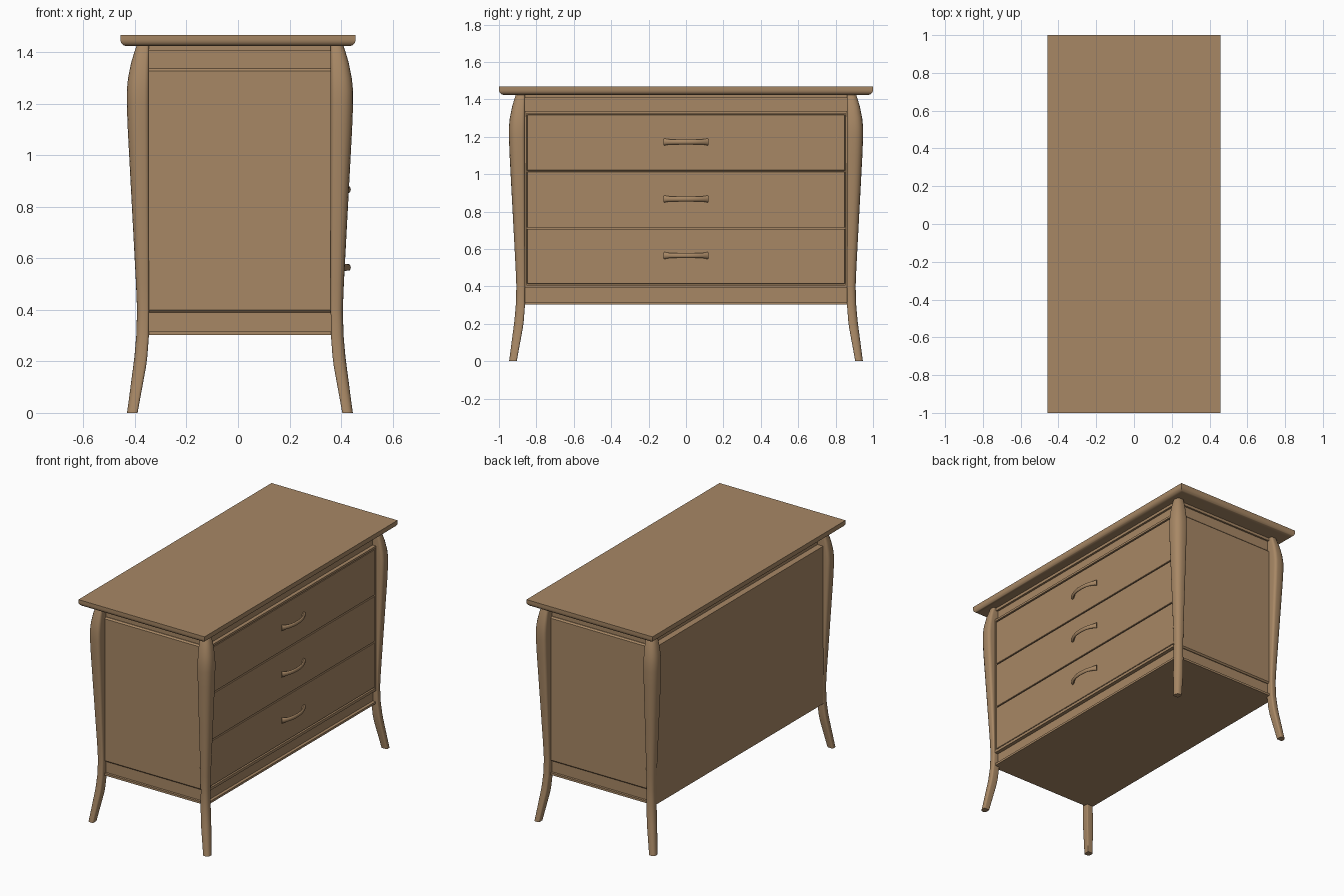
import bpy, bmesh, math
from mathutils import Vector

if "Cube" in bpy.data.objects:
    bpy.data.objects.remove(bpy.data.objects["Cube"], do_unlink=True)

wood = bpy.data.materials.new("warm_wood")
wood.use_nodes = True
COLOUR = (0.39, 0.245, 0.13, 1)
wood.diffuse_color = COLOUR
wood.node_tree.nodes["Principled BSDF"].inputs["Base Color"].default_value = COLOUR

CX = 0.0075               # carcass centre, slightly forward of the top
INX, INY = 0.3525, 0.86   # inner corner of each leg


def finish(name, bm, smooth=False):
    bmesh.ops.recalc_face_normals(bm, faces=bm.faces)
    mesh = bpy.data.meshes.new(name)
    bm.to_mesh(mesh)
    bm.free()
    obj = bpy.data.objects.new(name, mesh)
    mesh.materials.append(wood)
    bpy.context.collection.objects.link(obj)
    if smooth:
        bpy.ops.object.select_all(action='DESELECT')
        obj.select_set(True)
        bpy.context.view_layer.objects.active = obj
        bpy.ops.object.shade_smooth_by_angle(angle=math.radians(40))
    return obj


def box(name, x, y, z, bevel=0):
    bm = bmesh.new()
    bmesh.ops.create_cube(bm, size=1)
    for v in bm.verts:
        v.co = [lo + (c + 0.5) * (hi - lo) for c, (lo, hi) in zip(v.co, (x, y, z))]
    if bevel:
        bmesh.ops.bevel(bm, geom=bm.edges[:], offset=bevel, segments=1, affect='EDGES')
    return finish(name, bm)


def loft(name, rings, smooth=True):
    bm = bmesh.new()
    loops = [[bm.verts.new(p) for p in ring] for ring in rings]
    n = len(loops[0])
    for a, b in zip(loops, loops[1:]):
        for i in range(n):
            j = (i + 1) % n
            bm.faces.new((a[i], a[j], b[j], b[i]))
    bm.faces.new(loops[0][::-1])
    bm.faces.new(loops[-1])
    return finish(name, bm, smooth)


# Top board with a quarter-round underside
def rect(hx, hy, z):
    return [(-hx, -hy, z), (hx, -hy, z), (hx, hy, z), (-hx, hy, z)]


top_rings = []
for i in range(7):
    a = math.radians(15 * i)
    inset = 0.026 * (1 - math.sin(a))
    top_rings.append(rect(0.457 - inset, 1 - inset, 1.45 - 0.026 * math.cos(a)))
top_rings.append(rect(0.457, 1, 1.468))
loft("table_top", top_rings)

# Legs: height, inner offset, width
LEG = [(0, 0.045, 0.041), (0.05, 0.036, 0.043), (0.12, 0.023, 0.047), (0.18, 0.012, 0.050),
       (0.22, 0.007, 0.050), (0.30, 0.001, 0.049), (0.40, 0, 0.047), (0.50, 0, 0.051),
       (0.80, 0, 0.067), (1.10, 0, 0.083), (1.20, 0, 0.087), (1.25, 0, 0.087),
       (1.30, 0, 0.082), (1.36, 0, 0.070), (1.40, 0, 0.058), (1.43, 0, 0.048)]


def section():
    # Square with a broad round on the outer corner and small rounds elsewhere
    pts = []
    for start, r, cx, cy in ((180, 0.12, 0.12, 0.12), (270, 0.22, 0.78, 0.22),
                             (0, 0.5, 0.5, 0.5), (90, 0.22, 0.22, 0.78)):
        for k in range(5):
            a = math.radians(start + 22.5 * k)
            pts.append((cx + r * math.cos(a), cy + r * math.sin(a)))
    return pts


for sx, xname in ((1, "front"), (-1, "back")):
    for sy, yname in ((1, "left"), (-1, "right")):
        loft(f"leg_{xname}_{yname}",
             [[(CX + sx * (INX + o + u * w), sy * (INY + o + v * w), z) for u, v in section()]
              for z, o, w in LEG])

# Carcass with bottom and top mouldings
FRONT, BACK, END = 0.375, -0.352, 0.872
box("carcass", (BACK, FRONT), (-END, END), (0.305, 1.426))
box("bottom_moulding", (-0.39, FRONT + 0.02), (-END - 0.015, END + 0.015), (0.302, 0.316))
box("top_moulding", (BACK, FRONT + 0.014), (-END - 0.012, END + 0.012), (1.406, 1.428))

# Back panel
box("back_panel", (-0.393, BACK), (-INY - 0.005, INY + 0.005), (0.302, 1.335))

# End panels
for s, side in ((1, "left"), (-1, "right")):
    y = sorted((s * (END - 0.01), s * (END + 0.014)))
    box(f"end_panel_{side}", (CX - INX - 0.01, CX + INX + 0.01), y, (0.390, 1.337), 0.009)

# Drawer frame
for name, z in (("lower", (0.390, 0.408)), ("upper", (1.324, 1.338))):
    box(f"drawer_rail_{name}", (FRONT - 0.01, FRONT + 0.024), (-0.865, 0.865), z)
for s, side in ((1, "left"), (-1, "right")):
    box(f"drawer_stile_{side}", (FRONT - 0.01, FRONT + 0.024),
        sorted((s * 0.852, s * 0.866)), (0.40, 1.33))


# Bowed handle with a flared foot at each end
def handle(name, x, z, half=0.125, n=20):
    rings = []
    for i in range(n + 1):
        t = 2 * i / n - 1
        centre = Vector((x + 0.034 * (1 - abs(t) ** 2.4), t * (half - 0.01), z))
        tangent = Vector((-0.034 * 2.4 * abs(t) ** 1.4 * (1 if t > 0 else -1), half, 0)).normalized()
        side = Vector((tangent.y, -tangent.x, 0))
        r = 0.008 + 0.004 * abs(t) ** 6
        rings.append([centre + side * r * math.cos(a) + Vector((0, 0, 1.6 * r * math.sin(a)))
                      for a in (math.tau * k / 12 for k in range(12))])
    loft(name, rings)


# Drawers
edges = (0.411, 0.711, 1.016, 1.321)
for i, (lo, hi) in enumerate(zip(edges, edges[1:]), 1):
    box(f"drawer_{i}", (FRONT - 0.01, FRONT + 0.021), (-0.849, 0.849),
        (lo + 0.003, hi - 0.003), 0.002)
    handle(f"drawer_handle_{i}", FRONT + 0.021, (lo + hi) / 2 + 0.004)
